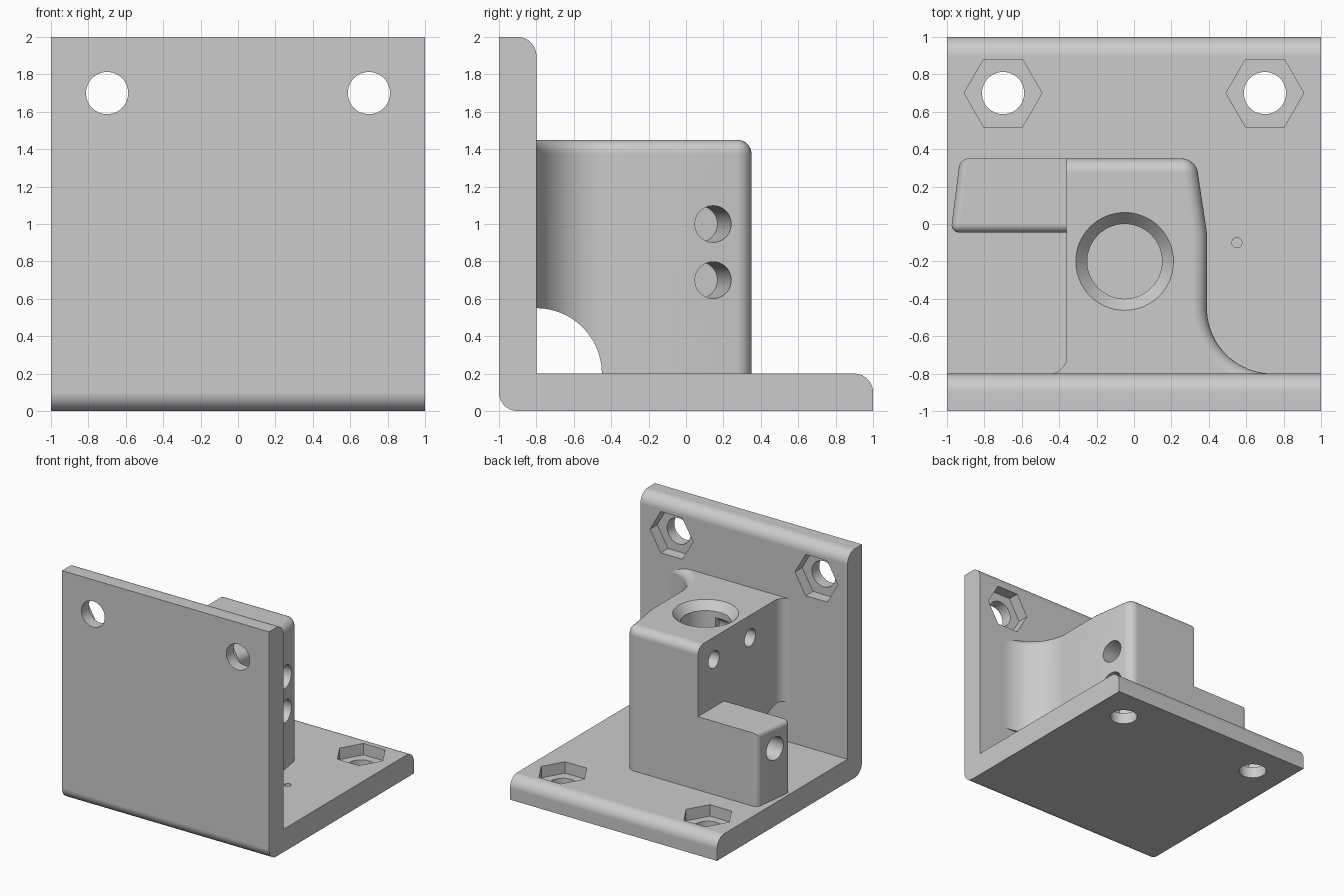
import bpy, bmesh
from math import sin, cos, radians, tau
from mathutils import Vector

if "Cube" in bpy.data.objects:
    bpy.data.objects.remove(bpy.data.objects["Cube"])

X, Y, Z = Vector((1, 0, 0)), Vector((0, 1, 0)), Vector((0, 0, 1))

grey = bpy.data.materials.new("plain grey")
grey.use_nodes = True
grey.diffuse_color = (0.6, 0.6, 0.6, 1)
grey.node_tree.nodes["Principled BSDF"].inputs["Base Color"].default_value = (0.6, 0.6, 0.6, 1)


def arc(cx, cy, r, start, end, n=14):
    angles = [radians(start + (end - start) * i / n) for i in range(n + 1)]
    return [(cx + r * cos(a), cy + r * sin(a)) for a in angles]


def ring(centre, u, v, r, n=48):
    return [Vector(centre) + (u * cos(tau * i / n) + v * sin(tau * i / n)) * r for i in range(n)]


def loft(name, rings, bevel_rule=None, bevel=0):
    """Closed solid through equal rings of points, with optional rounded edges."""
    bm = bmesh.new()
    loops = [[bm.verts.new(p) for p in r] for r in rings]
    n = len(loops[0])
    for a, b in zip(loops, loops[1:]):
        for i in range(n):
            j = (i + 1) % n
            bm.faces.new((a[i], a[j], b[j], b[i]))
    bm.faces.new(loops[0])
    bm.faces.new(loops[-1])
    bmesh.ops.recalc_face_normals(bm, faces=bm.faces)
    if bevel_rule:
        edges = [e for e in bm.edges if bevel_rule((e.verts[0].co + e.verts[1].co) / 2)]
        bmesh.ops.bevel(bm, geom=edges, offset=bevel, segments=8, profile=0.5, affect='EDGES')
        bmesh.ops.recalc_face_normals(bm, faces=bm.faces)
    mesh = bpy.data.meshes.new(name)
    bm.to_mesh(mesh)
    bm.free()
    mesh.materials.append(grey)
    obj = bpy.data.objects.new(name, mesh)
    bpy.context.scene.collection.objects.link(obj)
    return obj


def upright(name, outline, z0, z1, rule, bevel):
    return loft(name, [[Vector((x, y, z)) for x, y in outline] for z in (z0, z1)], rule, bevel)


def drill(start, direction, u, depth, r, n=48):
    """Cutter that begins slightly outside the surface."""
    d = Vector(direction).normalized()
    v = d.cross(u).normalized()
    u = v.cross(d)
    p = Vector(start)
    return loft("hole_cutter", [ring(p - d * 0.03, u, v, r, n), ring(p + d * depth, u, v, r, n)])


def combine(target, tool, operation):
    mod = target.modifiers.new("cut", 'BOOLEAN')
    mod.operation, mod.solver, mod.object = operation, 'EXACT', tool
    bpy.context.view_layer.update()
    result = bpy.data.meshes.new_from_object(
        target.evaluated_get(bpy.context.evaluated_depsgraph_get()))
    target.modifiers.clear()
    target.data = result
    bpy.data.objects.remove(tool)


# L-shaped plates
profile = [(-1, 2)] + arc(-0.9, 1.9, 0.1, 90, 0) + [(-0.8, 0.2)]
profile += arc(0.9, 0.1, 0.1, 90, 0) + [(1, 0)] + arc(-0.9, 0.1, 0.1, 270, 180)
bracket = loft("corner_bracket", [[Vector((x, y, z)) for y, z in profile] for x in (-1, 1)])

# Tall block flaring into the upright plate
outline = [(-0.45, -0.9), (0.74, -0.9)] + arc(0.74, -0.45, 0.35, 270, 180, 20)
outline += [(0.39, -0.05), (0.33, 0.35), (-0.36, 0.35)] + arc(-0.45, -0.71, 0.09, 0, -90)


def block_edges(m):
    top = m.z > 1.4 and -0.3 < m.x < 0.739 and m.y > -0.85
    return top or (m.x > 0.3 and m.y > 0.34)


block = upright("tall_block", outline, 0.1, 1.45, block_edges, 0.075)

# Arched passage under the block
combine(block, loft("arch_cutter", [ring((x, -0.8, 0.2), Y, Z, 0.35, 96) for x in (-1, 1)]), 'DIFFERENCE')
combine(bracket, block, 'UNION')

# Low side arm with a slanted end
arm = upright("side_arm", [(-0.3, -0.045), (-0.3, 0.35), (-0.93, 0.35), (-0.98, -0.045)], 0.1, 0.84,
              lambda m: m.x < -0.9 and m.z > 0.3 or m.z > 0.8 and m.y < 0 and m.x < -0.4, 0.045)
combine(bracket, arm, 'UNION')

# Bolt holes with hexagonal nut pockets in both plates
cutters = []
for x in (-0.7, 0.7):
    for p, d in (((x, -0.8, 1.7), -Y), ((x, 0.7, 0.2), -Z)):
        cutters.append(drill(p, d, X, 0.3, 0.113))
        cutters.append(drill(p, d, X, 0.1, 0.208, 6))

# Chamfered vertical bore
cutters.append(loft("bore_cutter", [ring((-0.05, -0.2, z), X, Y, r, 64) for r, z in
                                    ((0.27, 1.46), (0.21, 1.39), (0.2, 1.38), (0.2, 0.3))]))

# Screw holes square to the slanted sides, pin holes, and a tiny base hole
for z in (0.7, 1.0):
    cutters.append(drill((0.361, 0.145, z), (-0.4, -0.06, 0), Z, 0.5, 0.098))
cutters.append(drill((-0.957, 0.14, 0.64), (0.39, -0.05, 0), Z, 0.4, 0.1))
for y in (-0.37, 0.13):
    cutters.append(drill((-0.36, y, 1.255), X, Z, 0.35, 0.075))
cutters.append(drill((0.55, -0.1, 0.2), -Z, X, 0.1, 0.027, 24))
for cutter in cutters:
    combine(bracket, cutter, 'DIFFERENCE')

# Smooth fillets, crisp edges
bpy.ops.object.select_all(action='DESELECT')
bracket.select_set(True)
bpy.context.view_layer.objects.active = bracket
bpy.ops.object.shade_smooth_by_angle(angle=radians(25))
weighted = bracket.modifiers.new("even_shading", 'WEIGHTED_NORMAL')
weighted.keep_sharp = True
